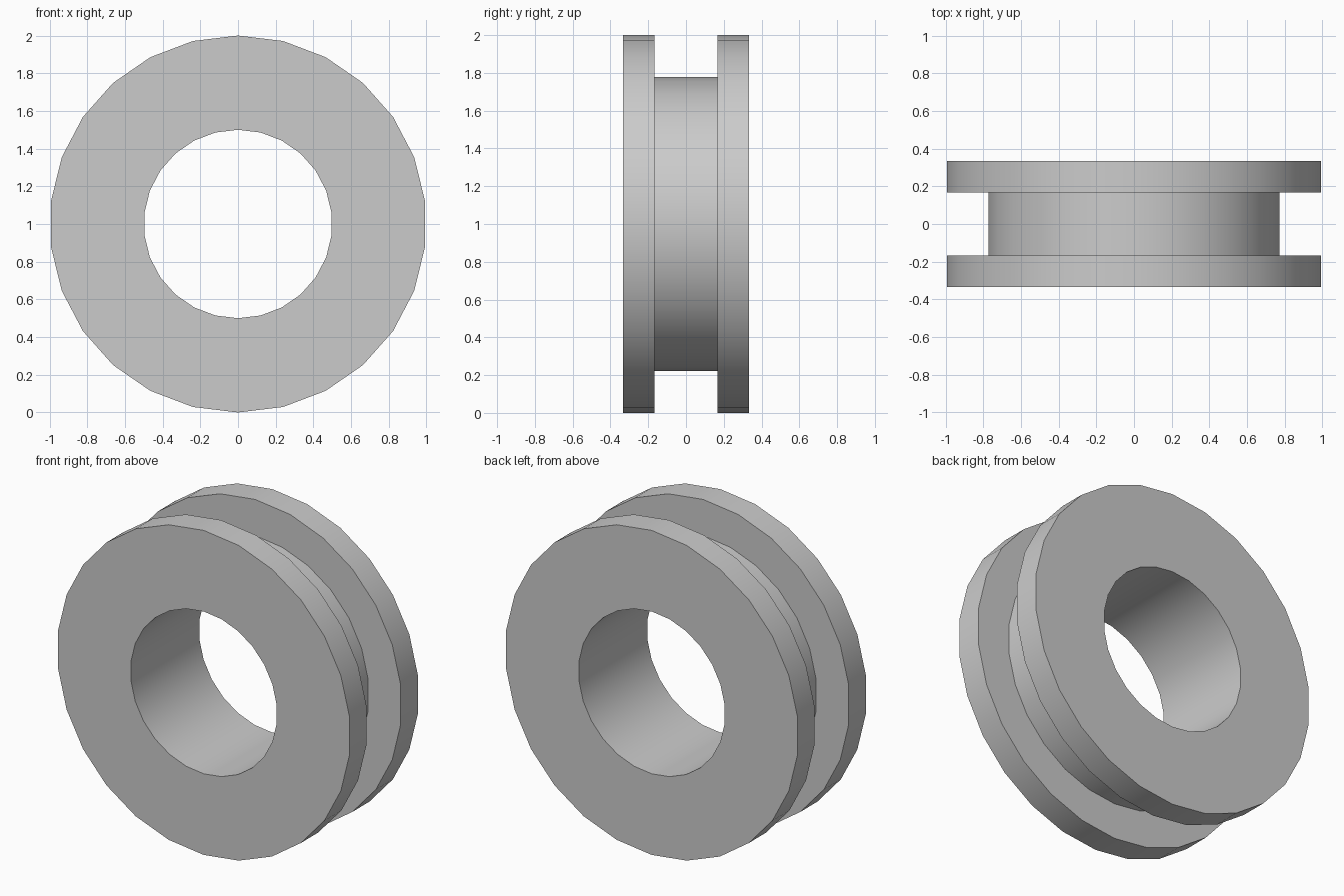
import bpy
import bmesh
from math import pi, radians
from mathutils import Vector

default = bpy.data.objects.get("Cube")
if default:
    bpy.data.objects.remove(default, do_unlink=True)

SIDES = 26
BORE, GROOVE, RIM = 0.5, 0.777, 1.0
HALF_WIDTH, HALF_GROOVE = 1 / 3, 1 / 6

# Plain grey material
grey = bpy.data.materials.new("plain grey")
grey.use_nodes = True
colour = (0.6, 0.6, 0.6, 1)
grey.diffuse_color = colour
grey.node_tree.nodes["Principled BSDF"].inputs["Base Color"].default_value = colour

# Half of the cross-section as (radius, y), mirrored to close the loop
half = [(BORE, HALF_WIDTH), (RIM, HALF_WIDTH), (RIM, HALF_GROOVE), (GROOVE, HALF_GROOVE)]
profile = half + [(r, -y) for r, y in reversed(half)]

# Spin the section around the y axis
bm = bmesh.new()
verts = [bm.verts.new((0, y, r)) for r, y in profile]
edges = [bm.edges.new((a, b)) for a, b in zip(verts, verts[1:] + verts[:1])]
bmesh.ops.spin(bm, geom=verts + edges, cent=Vector(), axis=(0, 1, 0),
               angle=2 * pi, steps=SIDES, use_merge=True)
bmesh.ops.remove_doubles(bm, verts=bm.verts[:], dist=0.0001)
bmesh.ops.recalc_face_normals(bm, faces=bm.faces[:])
bmesh.ops.translate(bm, verts=bm.verts[:], vec=(0, 0, RIM))

mesh = bpy.data.meshes.new("grooved_ring")
bm.to_mesh(mesh)
bm.free()
mesh.materials.append(grey)
ring = bpy.data.objects.new("grooved_ring", mesh)
bpy.context.collection.objects.link(ring)

# Smooth round walls, crisp rims
bpy.ops.object.select_all(action="DESELECT")
ring.select_set(True)
bpy.context.view_layer.objects.active = ring
bpy.ops.object.shade_smooth_by_angle(angle=radians(30))
